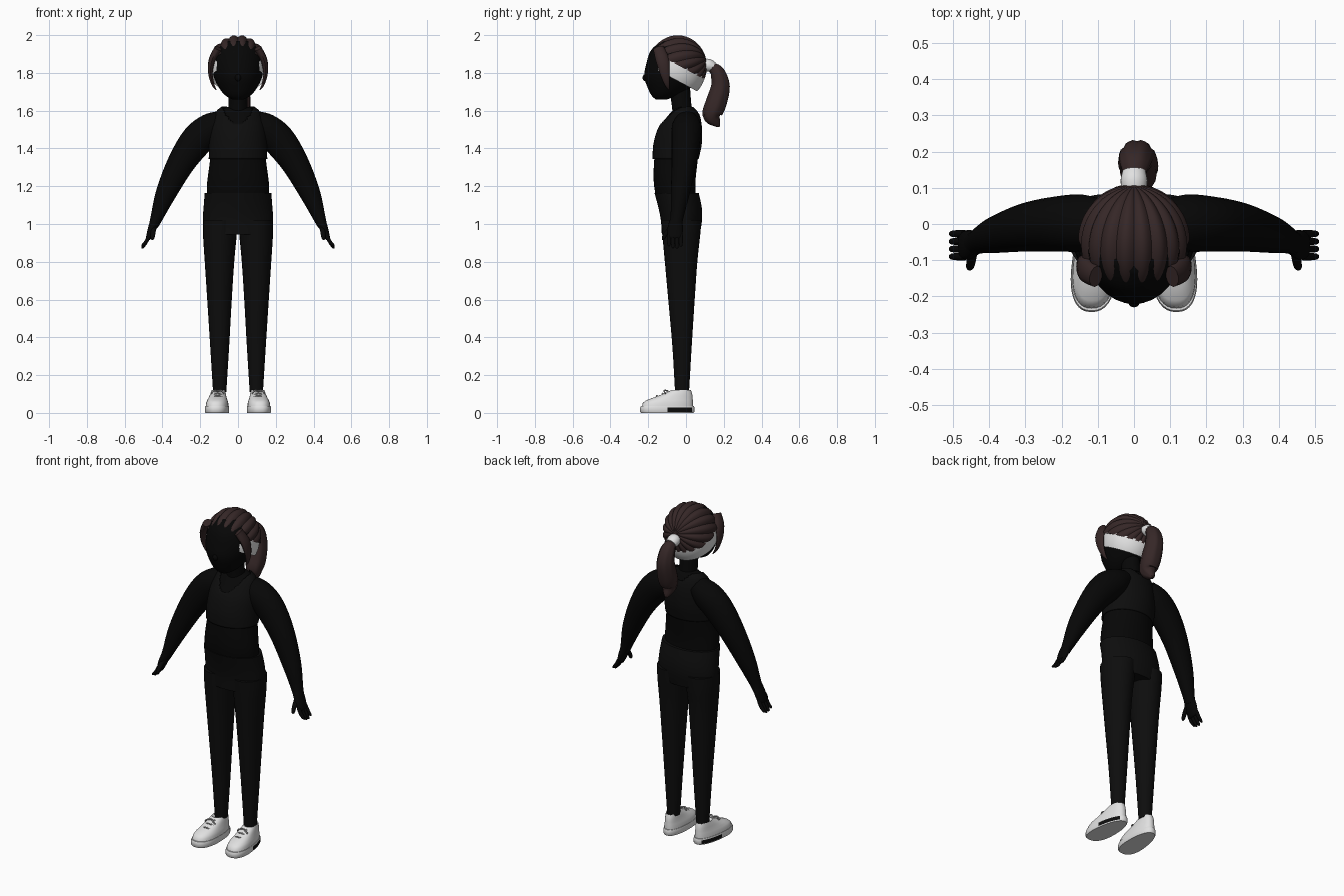
import bpy, bmesh, math
from mathutils import Vector, Matrix

if "Cube" in bpy.data.objects:
    bpy.data.objects.remove(bpy.data.objects["Cube"])

def material(name, r, g, b):
    m = bpy.data.materials.new(name)
    m.diffuse_color = (r, g, b, 1)
    m.use_nodes = True
    m.node_tree.nodes["Principled BSDF"].inputs["Base Color"].default_value = m.diffuse_color
    return m

SKIN = material("skin_black", .002, .002, .002)
CLOTH = material("cloth_black", .004, .004, .004)
HAIR = material("dark_brown", .036, .020, .020)
WHITE = material("white", .75, .75, .75)
GREY = material("lace_grey", .45, .45, .45)
X, Y, Z = Vector((1, 0, 0)), Vector((0, 1, 0)), Vector((0, 0, 1))

def finish(name, bm, mats, mirror=False, angle=50):
    bmesh.ops.recalc_face_normals(bm, faces=bm.faces)
    me = bpy.data.meshes.new(name)
    bm.to_mesh(me)
    bm.free()
    for m in mats:
        me.materials.append(m)
    me.shade_smooth()
    me.set_sharp_from_angle(angle=math.radians(angle))
    ob = bpy.data.objects.new(name, me)
    bpy.context.collection.objects.link(ob)
    if mirror:
        ob.modifiers.new("mirror", 'MIRROR').use_mirror_merge = False
    return ob

def skin(rings, caps=True):
    """Bridge closed rings of points into a surface."""
    bm = bmesh.new()
    vs = [[bm.verts.new(p) for p in r] for r in rings]
    n = len(vs[0])
    for a, b in zip(vs, vs[1:]):
        for i in range(n):
            j = (i + 1) % n
            bm.faces.new((a[i], a[j], b[j], b[i]))
    if caps:
        bm.faces.new(vs[0])
        bm.faces.new(vs[-1])
    return bm

def spline(pts, k):
    """Smooth curve through control points of any dimension."""
    P = [pts[0]] + list(pts) + [pts[-1]]
    out = []
    for i in range(1, len(P) - 2):
        for s in range(k):
            t = s / k
            out.append([.5 * (2 * b + (c - a) * t + (2 * a - 5 * b + 4 * c - d) * t * t
                              + (3 * b - a - 3 * c + d) * t ** 3)
                        for a, b, c, d in zip(P[i - 1], P[i], P[i + 1], P[i + 2])])
    return out + [list(pts[-1])]

def tube(pts, ref=Y, flat=False, n=24, k=4, caps=True):
    """Sweep ellipses along (x, y, z, half_a, half_b); half_b lies along ref."""
    c = spline(pts, k)
    rings = []
    for i, p in enumerate(c):
        t = Z if flat else (Vector(c[min(i + 1, len(c) - 1)][:3]) - Vector(c[max(i - 1, 0)][:3])).normalized()
        u = ref.cross(t).normalized()
        v = t.cross(u)
        rings.append([Vector(p[:3]) + u * p[3] * math.cos(q) + v * p[4] * math.sin(q)
                      for q in (2 * math.pi * j / n for j in range(n))])
    return skin(rings, caps)

def ball(centre, radii, groove=0, axis=Z, u=48, v=28):
    """Ellipsoid whose pole follows axis, optionally ridged along its meridians."""
    bm = bmesh.new()
    bmesh.ops.create_uvsphere(bm, u_segments=u, v_segments=v, radius=1)
    rot = Z.rotation_difference(axis).to_matrix()
    for w in bm.verts:
        p = w.co
        ridge = abs(math.sin(9 * (math.atan2(p.y, p.x) - math.pi / 2)))
        s = 1 + groove * (ridge - 1) * math.hypot(p.x, p.y)
        p = rot @ (p * s)
        w.co = Vector(centre) + Vector(a * b for a, b in zip(p, radii))
    return bm

def cut(bm, point, normal):
    """Remove everything on the positive side of a plane."""
    bmesh.ops.bisect_plane(bm, geom=bm.verts[:] + bm.edges[:] + bm.faces[:],
                           plane_co=point, plane_no=normal, clear_outer=True)

# Head, nose and neck
finish("head", tube([(0, -.13, 1.66, .03, .03), (0, -.112, 1.68, .066, .07), (0, -.09, 1.72, .1, .112),
                     (0, -.068, 1.78, .128, .153), (0, -.055, 1.85, .138, .155),
                     (0, -.05, 1.92, .12, .135), (0, -.05, 1.97, .07, .08)], flat=True, n=32), [SKIN])
finish("nose", ball((0, -.213, 1.775), (.017, .017, .02), u=16, v=10), [SKIN])
finish("neck", tube([(0, -.01, 1.55, .062, .06), (0, -.02, 1.6, .052, .052),
                     (0, -.035, 1.74, .05, .055)], flat=True), [SKIN])

# Headband: tilted slice of an ellipsoid around the skull
tilt = Vector((0, .47, .88)).normalized()
mid = Vector((0, -.02, 1.79))
band = ball((0, -.05, 1.82), (.146, .155, .165))
cut(band, mid + tilt * .043, tilt)
cut(band, mid - tilt * .04, -tilt)
finish("headband", band, [WHITE])

# Hair cap: strands gathered toward the ponytail
cap = ball((0, -.045, 1.833), (.154, .156, .168), groove=.07,
           axis=Vector((0, .95, .25)).normalized(), u=144, v=30)
cut(cap, mid + tilt * .034, -tilt)
bmesh.ops.holes_fill(cap, edges=[e for e in cap.edges if e.is_boundary])
finish("hair_cap", cap, [HAIR], angle=40)

# Loose locks at the temples
finish("temple_lock", tube([(.105, -.145, 1.93, .02, .03), (.137, -.125, 1.87, .018, .035),
                            (.146, -.112, 1.80, .012, .026), (.133, -.10, 1.74, .008, .014),
                            (.115, -.09, 1.71, .002, .003)], n=12), [HAIR], mirror=True)

# Ponytail and its tie
finish("hair_tie", tube([(0, .095, 1.845, .03, .034), (0, .12, 1.84, .034, .037),
                         (0, .145, 1.83, .028, .032)], ref=X), [WHITE])
tail = tube([(0, .125, 1.835, .022, .025), (.003, .165, 1.805, .038, .042), (.008, .183, 1.73, .05, .05),
             (.012, .16, 1.64, .056, .055), (.015, .138, 1.575, .05, .045),
             (.012, .165, 1.53, .02, .02), (.012, .178, 1.515, .004, .004)], ref=X, n=28)
for i, w in enumerate(tail.verts):
    if i % 4 == 0:  # strand grooves
        w.co += (Vector((.01, .16, w.co.z)) - w.co) * .06
finish("ponytail", tail, [HAIR], angle=35)

# Bare torso
finish("torso", tube([(0, -.04, 1.08, .16, .1), (0, -.06, 1.2, .165, .109), (0, -.053, 1.34, .148, .115),
                      (0, -.033, 1.5, .139, .112), (0, -.018, 1.56, .122, .088),
                      (0, -.01, 1.6, .095, .062), (0, -.008, 1.62, .055, .045)], flat=True, n=40), [SKIN])

# Cropped top with a scooped neck and open armholes
top = tube([(0, -.055, 1.345, .155, .122), (0, -.045, 1.42, .153, .128), (0, -.033, 1.5, .146, .118),
            (0, -.018, 1.56, .131, .095), (0, -.008, 1.6, .112, .07),
            (0, -.005, 1.622, .085, .05)], flat=True, n=64, k=6, caps=False)
def open_neck(f):
    c = f.calc_center_median()
    depth = 1.53 if c.y < 0 else 1.58
    return c.z > depth + 12 * c.x * c.x
bmesh.ops.delete(top, geom=[f for f in top.faces if open_neck(f)], context='FACES')
ob = finish("crop_top", top, [CLOTH])
sol = ob.modifiers.new("thickness", 'SOLIDIFY')
sol.thickness = .008

# Trousers: hips and tapering legs
finish("trouser_hips", tube([(0, -.028, .945, .178, .1), (0, -.024, 1.02, .186, .109),
                             (0, -.032, 1.09, .182, .115), (0, -.05, 1.165, .176, .117)],
                            flat=True, n=40), [CLOTH])
finish("trouser_leg", tube([(.093, -.025, 1.02, .092, .107), (.096, -.025, .94, .089, .1),
                            (.098, -.026, .8, .078, .086), (.098, -.024, .6, .065, .07),
                            (.097, -.021, .35, .05, .051), (.097, -.021, .11, .035, .037)],
                           flat=True), [CLOTH], mirror=True)

# Arms and hands
finish("arm", tube([(.08, .005, 1.55, .055, .06), (.14, .003, 1.51, .08, .078), (.215, 0, 1.445, .086, .076),
                    (.30, -.01, 1.325, .073, .066), (.38, -.03, 1.165, .055, .05),
                    (.43, -.048, 1.035, .033, .034), (.447, -.055, .99, .025, .036)]), [SKIN], mirror=True)
finish("palm", tube([(.438, -.052, 1.02, .026, .033), (.455, -.057, .975, .022, .041),
                     (.472, -.059, .93, .015, .038), (.477, -.059, .92, .008, .034)], n=16), [SKIN], mirror=True)
for i, tip in enumerate((.882, .872, .87, .88)):
    y = -.09 + .021 * i
    finish("finger_%d" % (i + 1), tube([(.468, y, .94, .010, .011), (.487, y, .905, .010, .0105),
                                        (.504, y, tip + .006, .007, .008), (.507, y, tip, .002, .003)],
                                       n=10, k=3), [SKIN], mirror=True)
finish("thumb", tube([(.446, -.075, .985, .012, .015), (.45, -.105, .95, .012, .013),
                      (.453, -.12, .925, .009, .01), (.454, -.124, .915, .002, .003)],
                     ref=X, n=10, k=3), [SKIN], mirror=True)

# Shoes
def foot_ring(z, front, back, wide, n=40):
    ring = []
    for j in range(n):
        q = 2 * math.pi * j / n
        c, s = math.cos(q), math.sin(q)
        y = (front + back) / 2 + (back - front) / 2 * math.copysign(abs(s) ** .85, s)
        f = (.04 - y) / .28
        ring.append(Vector((.1 + .017 * f + wide * (.052 + .02 * f) * math.copysign(abs(c) ** .85, c), y, z)))
    return ring

sole = skin([foot_ring(0, -.238, .04, .96), foot_ring(.006, -.243, .045, 1),
             foot_ring(.028, -.243, .045, 1), foot_ring(.036, -.239, .042, .97)])
sole.normal_update()
for f in sole.faces:  # dark panel on the outer side of the heel
    c = f.calc_center_median()
    if .008 < c.z < .027 and c.x > .12 and -.09 < c.y < .03:
        f.material_index = 1
finish("shoe_sole", sole, [WHITE, CLOTH], mirror=True)
finish("shoe_upper", skin([foot_ring(.034, -.233, .037, .94), foot_ring(.052, -.229, .037, .92),
                           foot_ring(.066, -.212, .036, .86), foot_ring(.08, -.175, .035, .78),
                           foot_ring(.095, -.135, .034, .72), foot_ring(.11, -.1, .03, .66),
                           foot_ring(.122, -.075, .026, .6), foot_ring(.112, -.06, .018, .5)]),
       [WHITE], mirror=True)
for i in range(3):
    y, z = -.155 + .03 * i, .088 + .012 * i
    finish("lace_%d" % (i + 1), tube([(.078, y + .012, z - .008, .004, .004), (.108, y, z + .003, .004, .004),
                                      (.138, y + .012, z - .008, .004, .004)], n=8), [GREY], mirror=True)
for side in (-1, 1):
    finish("lace_bow", tube([(.108, -.098, .117, .004, .004), (.108 + side * .02, -.115, .118, .004, .004),
                             (.108 + side * .034, -.11, .102, .004, .004)], n=8), [GREY], mirror=True)
